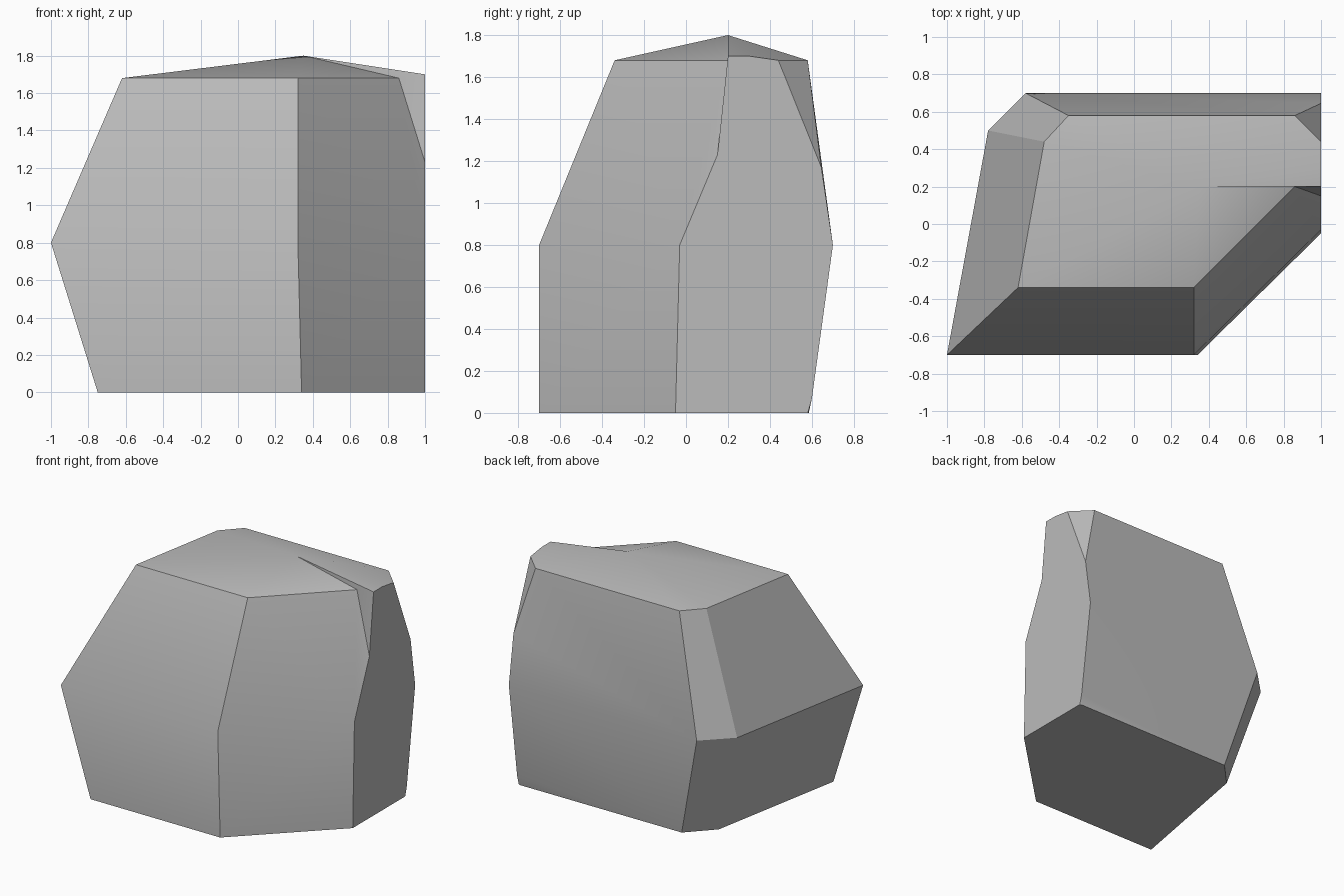
import bpy, bmesh

cube = bpy.data.objects.get("Cube")
if cube:
    bpy.data.objects.remove(cube, do_unlink=True)

# Plain grey stone
stone = bpy.data.materials.new("grey_stone")
stone.use_nodes = True
grey = (0.5, 0.5, 0.5, 1)
stone.diffuse_color = grey
shader = next(n for n in stone.node_tree.nodes if n.type == 'BSDF_PRINCIPLED')
shader.inputs["Base Color"].default_value = grey
shader.inputs["Roughness"].default_value = 0.9

bm = bmesh.new()


def ring(height, *outline):
    """Corner points of one horizontal layer of the boulder."""
    return [bm.verts.new((x, y, height)) for x, y in outline]


def on_cut(y, z):
    """A corner lying on the flat right-hand cut."""
    return bm.verts.new((1, y, z))


def face(*corners):
    bm.faces.new(corners)


def band(lower, upper):
    """Wall panels joining two runs of corners."""
    for i in range(len(lower) - 1):
        face(lower[i], lower[i + 1], upper[i + 1], upper[i])


# Layers: front left, front middle, right front, right back, back left, left back
base = ring(0, (-.75, -.7), (.34, -.7), (1, -.05), (.98, .585), (-.37, .58), (-.55, .39))
waist = ring(.8, (-1, -.7), (.32, -.7), (1, -.03), (1, .7), (-.58, .7), (-.78, .5))
rim = ring(1.68, (-.62, -.34), (.32, -.34), (.86, .2), (.86, .58), (-.35, .58), (-.48, .44))
peak = bm.verts.new((.35, .2, 1.8))

# Corners along the flat cut
foot, heel = on_cut(.58, 0), on_cut(.6, .07)
shoulder, chip = on_cut(.645, 1.17), on_cut(.44, 1.68)
brow, ledge, notch = on_cut(.3, 1.7), on_cut(.2, 1.7), on_cut(.15, 1.23)

# Front wall, slanted front corner and left side
band(base[:3], waist[:3])
band(waist[:2], rim[:2])
face(waist[1], waist[2], notch, rim[2], rim[1])
left = (4, 5, 0)
band([base[i] for i in left], [waist[i] for i in left])
band([waist[i] for i in left], [rim[i] for i in left])

# Back wall
face(base[3], base[4], waist[4], waist[3], heel)
face(waist[3], waist[4], rim[4], rim[3], shoulder)

# Flat right cut, chipped corners and the small step in the top
face(base[2], foot, heel, waist[3], shoulder, chip, brow, ledge, notch, waist[2])
face(shoulder, rim[3], chip)
face(foot, base[3], heel)
face(notch, ledge, rim[2])
face(rim[2], ledge, peak)

# Sloping top and underside
crown = [ledge, brow, chip, *rim[3:], *rim[:3]]
for first, second in zip(crown, crown[1:]):
    face(first, second, peak)
face(*reversed(base[:3] + [foot] + base[3:]))

bmesh.ops.recalc_face_normals(bm, faces=bm.faces[:])
mesh = bpy.data.meshes.new("boulder")
bm.to_mesh(mesh)
bm.free()
mesh.materials.append(stone)

boulder = bpy.data.objects.new("boulder", mesh)
bpy.context.collection.objects.link(boulder)
bpy.ops.object.select_all(action='DESELECT')
boulder.select_set(True)
bpy.context.view_layer.objects.active = boulder
bpy.ops.object.shade_smooth_by_angle(angle=0.52)
